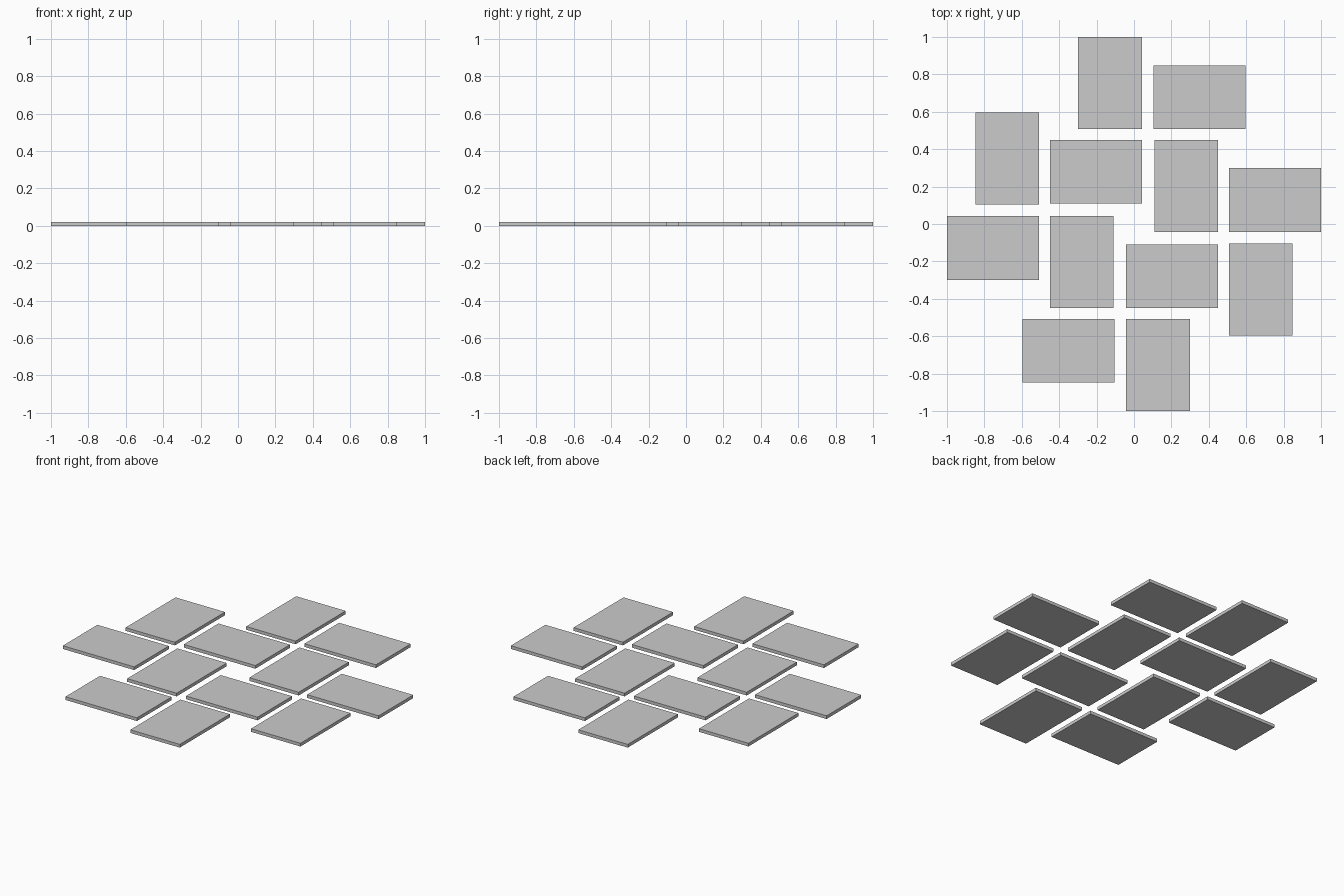
import bpy
import bmesh
from mathutils import Matrix, Vector

if "Cube" in bpy.data.objects:
    bpy.data.objects.remove(bpy.data.objects["Cube"])

LONG, SHORT, THICK = 0.493, 0.341, 0.02


def slab(name, cx, cy, sx, sy):
    """Flat rectangular paving slab resting on z = 0."""
    bm = bmesh.new()
    bmesh.ops.create_cube(bm, size=1.0)
    bmesh.ops.scale(bm, vec=(sx, sy, THICK), verts=bm.verts)
    bmesh.ops.translate(bm, vec=(cx, cy, THICK / 2), verts=bm.verts)
    mesh = bpy.data.meshes.new(name)
    bm.to_mesh(mesh)
    bm.free()
    obj = bpy.data.objects.new(name, mesh)
    bpy.context.collection.objects.link(obj)


# One quarter of the basket-weave pattern: name, centre, size
quarter = [
    ("inner_slab", (-0.203, 0.279), (LONG, SHORT)),
    ("outer_upright_slab", (-0.128, 0.7535), (SHORT, LONG)),
    ("outer_flat_slab", (0.350, 0.678), (LONG, SHORT)),
]

# Repeat the quarter four times around the centre
for turn in range(4):
    rot = Matrix(((0, 1), (-1, 0)))
    for name, centre, size in quarter:
        c = Vector(centre)
        for _ in range(turn):
            c = rot @ c
        sx, sy = size if turn % 2 == 0 else size[::-1]
        slab(f"{name}_{turn + 1}", c.x, c.y, sx, sy)
